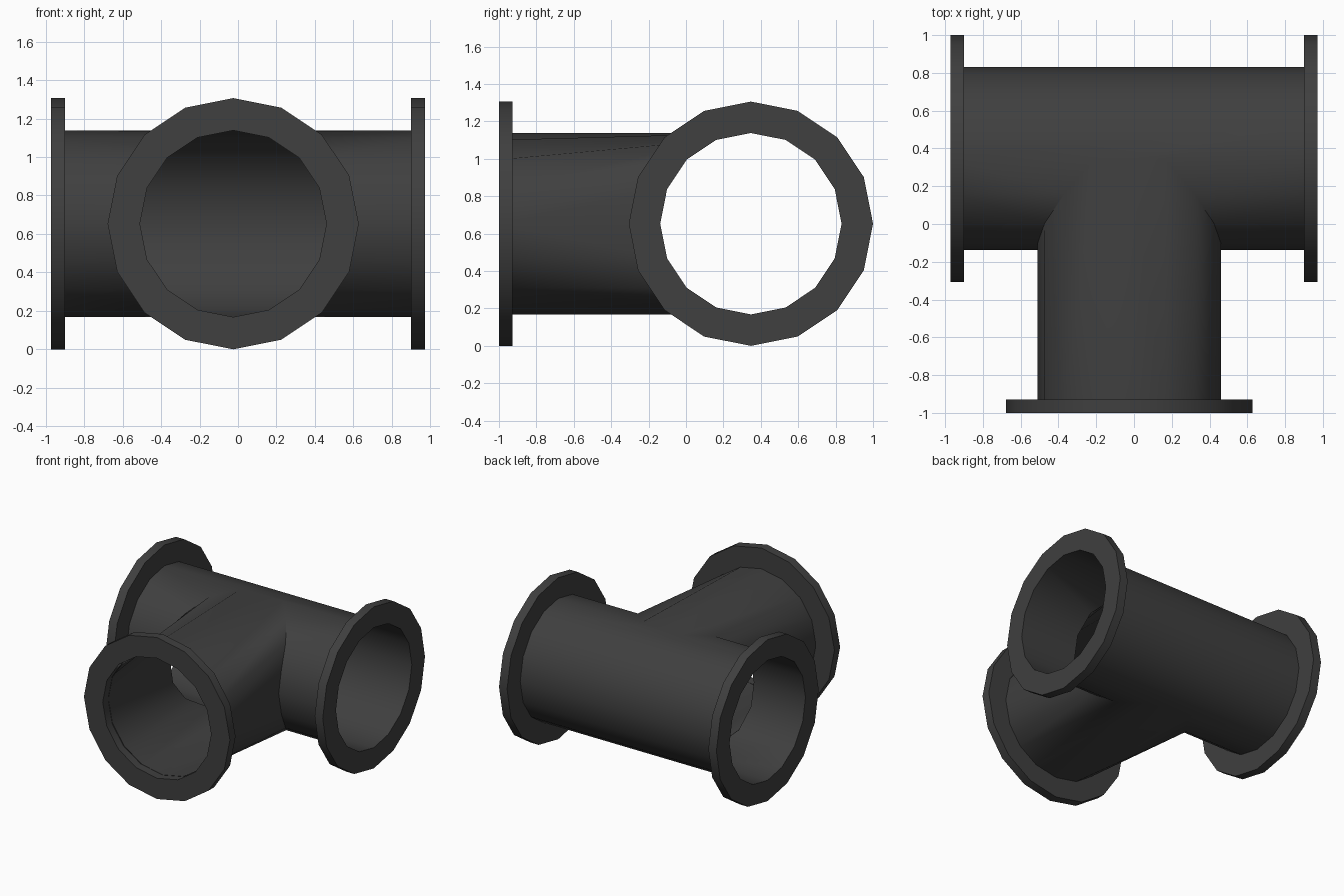
import bpy, bmesh, math

if "Cube" in bpy.data.objects:
    bpy.data.objects.remove(bpy.data.objects["Cube"])

N = 16                      # sides of every pipe
R, RF = 0.485, 0.653        # pipe and flange radius
CX, CY, CZ = -0.025, 0.347, 0.653   # branch x, main pipe y, axis height
END, T = 0.972, 0.072       # half length of main pipe, flange thickness
YF = -1.0                   # open end of branch
STEP = 2 * math.pi / N

iron = bpy.data.materials.new("dark_iron")
iron.diffuse_color = (0.05, 0.05, 0.05, 1)
iron.use_nodes = True
iron.node_tree.nodes["Principled BSDF"].inputs["Base Color"].default_value = iron.diffuse_color


def finish(bm, name):
    bmesh.ops.recalc_face_normals(bm, faces=bm.faces[:])
    me = bpy.data.meshes.new(name)
    bm.to_mesh(me)
    bm.free()
    me.materials.append(iron)
    ob = bpy.data.objects.new(name, me)
    bpy.context.collection.objects.link(ob)
    bpy.ops.object.select_all(action='DESELECT')
    ob.select_set(True)
    bpy.context.view_layer.objects.active = ob
    bpy.ops.object.shade_smooth_by_angle(angle=math.radians(35))
    return ob


def main_pt(x, k, r=R):
    return (x, CY + r * math.cos(k * STEP), CZ + r * math.sin(k * STEP))


def branch_pt(y, k, r=R):
    return (CX + r * math.cos(k * STEP), y, CZ + r * math.sin(k * STEP))


def flange(name, point, outer, inner):
    # square-section ring: loft four loops around the pipe end
    bm = bmesh.new()
    loops = [[bm.verts.new(point(p, k, r)) for k in range(N)]
             for p, r in ((outer, R), (outer, RF), (inner, RF), (inner, R))]
    for a, b in zip(loops, loops[1:]):
        for k in range(N):
            n = (k + 1) % N
            bm.faces.new((a[k], a[n], b[n], b[k]))
    finish(bm, name)


# Tee body: thin shell, branch flares into the main pipe at the seam
bm = bmesh.new()
ends = {s: [bm.verts.new(main_pt(s * END, k)) for k in range(N)] for s in (-1, 1)}
seam = {s: {k: bm.verts.new(main_pt(
    CX + s * R * math.cos(max(abs(k - 8) - 1, 0) * STEP), k))
    for k in range(4, 13)} for s in (-1, 1)}
mid = {k: bm.verts.new(main_pt(CX, k)) for k in (4, 12)}
ring = [bm.verts.new(branch_pt(YF, k)) for k in range(N)]


def ridge(k):
    # points across the main pipe at angle k, including the seam points on it
    inner = [seam[-1][k], mid[k], seam[1][k]] if k in mid else []
    return [ends[-1][k]] + inner + [ends[1][k]]


# back half of the main pipe
for k in range(12, 20):
    bm.faces.new(ridge(k % N) + ridge((k + 1) % N)[::-1])

for s in (-1, 1):
    # front half of the main pipe, up to the seam
    for k in range(4, 12):
        bm.faces.new((ends[s][k], seam[s][k], seam[s][k + 1], ends[s][k + 1]))
    # branch side
    b = [ring[(m if s > 0 else 8 - m) % N] for m in range(-4, 5)]
    g = [mid[12], seam[s][12], seam[s][11], seam[s][10], None,
         seam[s][6], seam[s][5], seam[s][4], mid[4]]
    for i in range(8):
        lo = g[i] or seam[s][7]
        hi = g[i + 1] or seam[s][9]
        bm.faces.new((b[i], b[i + 1], hi, lo))
    for k in (7, 8):
        bm.faces.new((b[4], seam[s][k + 1], seam[s][k]))
finish(bm, "tee_body")

# Flanges on the three open ends
flange("left_flange", main_pt, -END, -END + T)
flange("right_flange", main_pt, END, END - T)
flange("front_flange", branch_pt, YF, YF + T)
